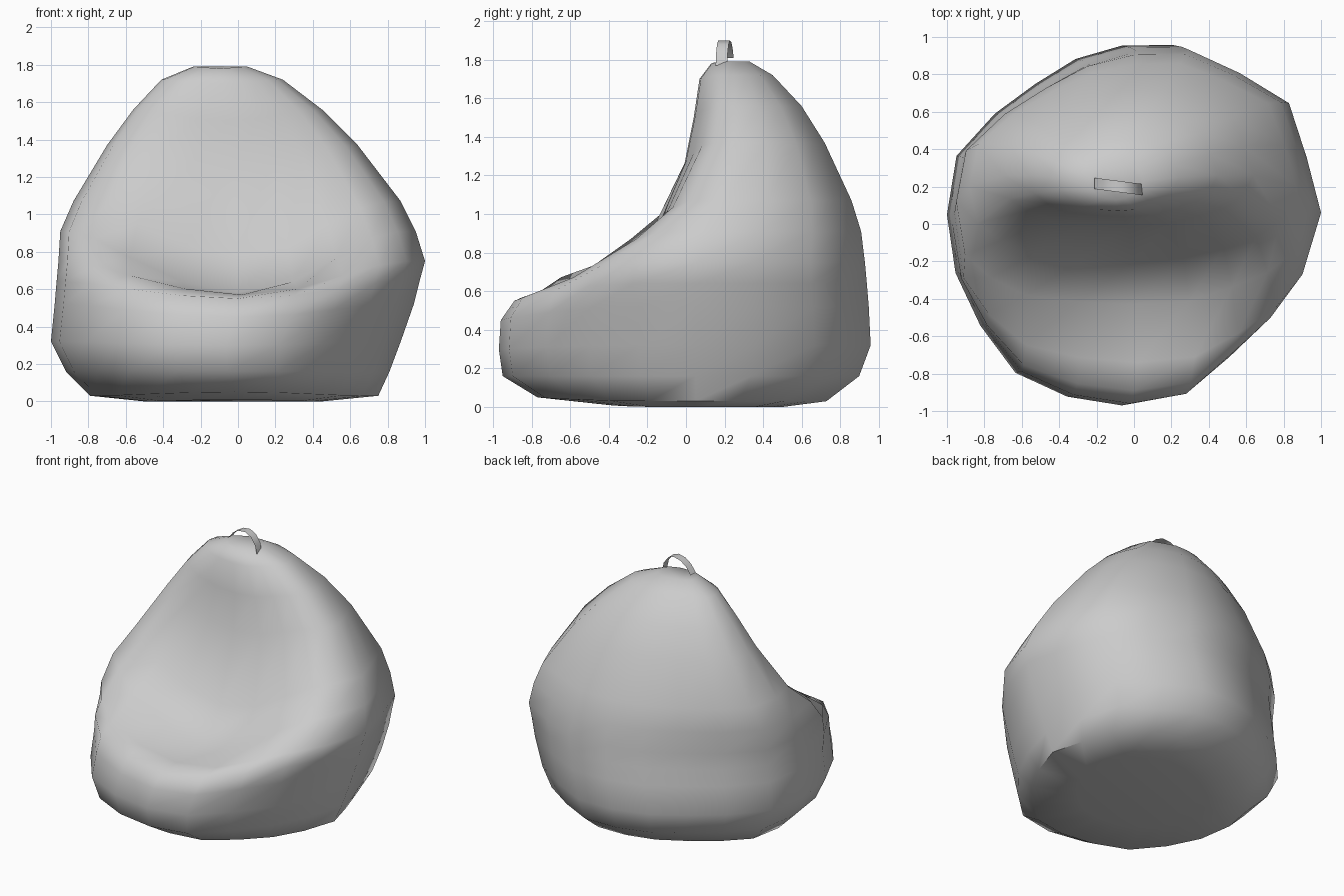
import bpy, bmesh
from math import sin, cos, pi, radians

cube = bpy.data.objects.get("Cube")
if cube:
    bpy.data.objects.remove(cube)

fabric = bpy.data.materials.new("grey_fabric")
fabric.use_nodes = True
grey = (0.6, 0.6, 0.6, 1)
fabric.diffuse_color = grey
fabric.node_tree.nodes["Principled BSDF"].inputs["Base Color"].default_value = grey

# Lopsided plan outline: radii at equal angles, counterclockwise from the left side
outline = [1, .97, 1.02, .945, .933, .884, .856, .844, .898, .994,
           1, 1, 1, 1.035, 1.013, 1.01, 1.007, .94, .93, .945]


def finish(name, bm):
    mesh = bpy.data.meshes.new(name)
    bm.to_mesh(mesh)
    bm.free()
    mesh.materials.append(fabric)
    obj = bpy.data.objects.new(name, mesh)
    bpy.context.collection.objects.link(obj)
    bpy.ops.object.select_all(action="DESELECT")
    obj.select_set(True)
    bpy.context.view_layer.objects.active = obj
    bpy.ops.object.shade_smooth_by_angle(angle=radians(58))


# Bag cross-sections: side height, front height, right, left, front, back,
# widest y, front roundness (lower is flatter)
sections = [
    (0.00, 0.01, -0.50, 0.45, -0.40, 0.50, 0.05, 1),
    (0.03, 0.05, -0.79, 0.75, -0.77, 0.73, 0.05, 1),
    (0.16, 0.16, -0.92, 0.81, -0.95, 0.90, 0.05, 1),
    (0.32, 0.30, -1.00, 0.87, -0.97, 0.96, 0.05, 1),
    (0.52, 0.45, -0.98, 0.94, -0.96, 0.95, 0.05, 1),
    (0.64, 0.55, -0.97, 0.97, -0.89, 0.94, 0.05, 0.85),
    (0.75, 0.57, -0.96, 1.00, -0.74, 0.93, 0.06, 0.7),
    (0.91, 0.58, -0.95, 0.95, -0.43, 0.91, 0.12, 0.55),
    (1.07, 0.78, -0.88, 0.87, -0.20, 0.86, 0.20, 0.6),
    (1.37, 1.25, -0.70, 0.64, -0.01, 0.72, 0.26, 0.65),
    (1.56, 1.50, -0.56, 0.45, 0.04, 0.60, 0.26, 0.7),
    (1.72, 1.70, -0.41, 0.24, 0.07, 0.45, 0.25, 0.8),
    (1.79, 1.78, -0.24, 0.05, 0.13, 0.33, 0.23, 1),
]


def ring(bm, section):
    side_z, front_z, right, left, front, back, mid_y, roundness = section
    mid_x, half = (left + right) / 2, (left - right) / 2
    verts = []
    for i, radius in enumerate(outline):
        a = 2 * pi * i / len(outline)
        s = sin(a)
        f = max(0, -s)
        if s > 0:
            y = s * (back - mid_y) / 0.89
        else:
            y = -f ** roundness * (mid_y - front) / 1.01
        z = side_z + (front_z - side_z) * f ** 4
        verts.append(bm.verts.new((mid_x + half * cos(a) * radius, mid_y + y * radius, z)))
    return verts


# Slumped bag body
bm = bmesh.new()
rings = [ring(bm, s) for s in sections]
for low, high in zip(rings, rings[1:]):
    for i in range(len(outline)):
        j = (i + 1) % len(outline)
        bm.faces.new((low[i], low[j], high[j], high[i]))
bm.faces.new(rings[0][::-1])
bm.faces.new(rings[-1])
finish("bean_bag_body", bm)

# Carry strap on the crown
path = [(-0.21, 1.81), (-0.17, 1.86), (-0.12, 1.89), (-0.06, 1.90),
        (-0.01, 1.88), (0.03, 1.83), (0.045, 1.77)]
bm = bmesh.new()
edges = []
for x, z in path:
    y = 0.2 - 0.13 * (x + 0.08)
    edges.append([bm.verts.new((x, y + d, z)) for d in (-0.03, 0.03)])
for a, b in zip(edges, edges[1:]):
    bm.faces.new((a[0], b[0], b[1], a[1]))
finish("carry_strap", bm)
